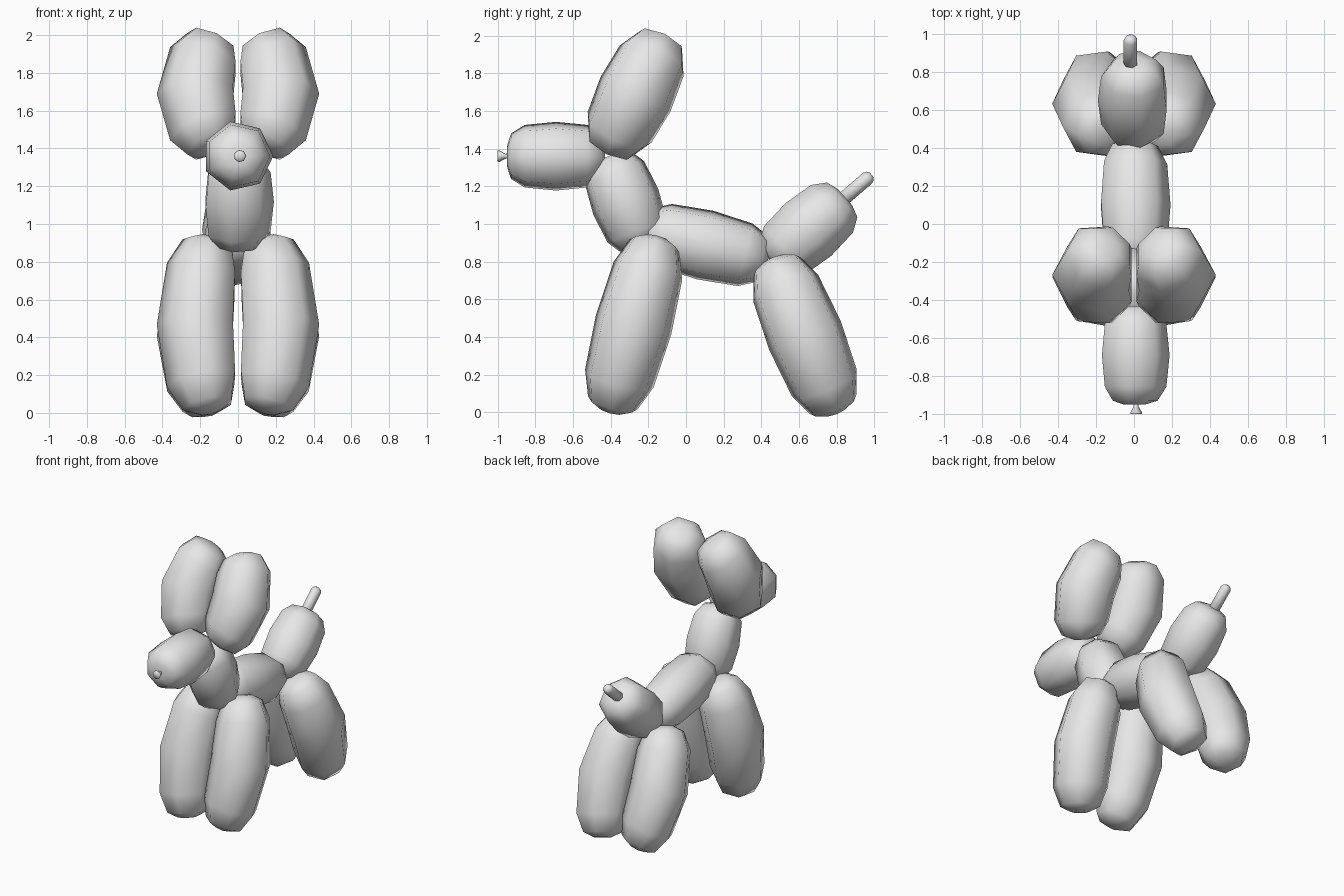
import bpy, bmesh, math
from mathutils import Vector

if "Cube" in bpy.data.objects:
    bpy.data.objects.remove(bpy.data.objects["Cube"])

SIDES = 7
grey = bpy.data.materials.new("balloon_grey")
grey.diffuse_color = (0.8, 0.8, 0.8, 1)
grey.use_nodes = True
grey.node_tree.nodes["Principled BSDF"].inputs["Base Color"].default_value = grey.diffuse_color

# Balloon cross-sections: (fraction along the length, fraction of the radius)
BALLOON = [(0, .3), (.04, .66), (.18, .91), (.5, 1), (.82, .91), (.96, .66), (1, .3)]


def tube(name, a, b, radius, x=0, bow=0, side=1, profile=BALLOON):
    """Seven-sided tube from a to b (y, z), bowed sideways, its ridge facing +x or -x."""
    def centre(t):
        y, z = (a[i] + (b[i] - a[i]) * t for i in (0, 1))
        return Vector((side * (x + bow * math.sin(math.pi * t)), y, z))

    bm = bmesh.new()
    rings = []
    for t, r in profile:
        tangent = (centre(t + .05) - centre(t - .05)).normalized()
        u = Vector((side, 0, 0))
        u = (u - tangent * u.dot(tangent)).normalized()
        v = tangent.cross(u)
        ring = []
        for k in range(SIDES):
            w = 2 * math.pi * k / SIDES
            ring.append(bm.verts.new(centre(t) + (u * math.cos(w) + v * math.sin(w)) * r * radius))
        rings.append(ring)
    for lo, hi in zip(rings, rings[1:]):
        for k in range(SIDES):
            n = (k + 1) % SIDES
            bm.faces.new((lo[k], lo[n], hi[n], hi[k]))
    bm.faces.new(rings[0])
    bm.faces.new(rings[-1])
    bmesh.ops.recalc_face_normals(bm, faces=bm.faces)
    for f in bm.faces:
        f.smooth = True
    me = bpy.data.meshes.new(name)
    bm.to_mesh(me)
    bm.free()
    me.materials.append(grey)
    ob = bpy.data.objects.new(name, me)
    bpy.context.collection.objects.link(ob)


# Centre chain of balloons
tube("snout", (-.95, 1.36), (-.43, 1.36), .187)
tube("neck", (-.413, 1.36), (-.226, .875), .19)
tube("body", (-.235, .97), (.435, .807), .192)
tube("rump", (.455, .80), (.845, 1.142), .19, side=-1)

# Knot on the nose and uninflated tail end
tube("nose_knot", (-.93, 1.36), (-1.0, 1.36), .033, x=.01,
     profile=[(0, .45), (.4, .4), (.9, 1), (1, .9)])
tube("tail_tip", (.78, 1.085), (.985, 1.262), .038, x=.018, side=-1,
     profile=[(0, 1), (.9, 1), (.97, .75), (1, .35)])

# Paired balloons
for side, label in ((1, "right"), (-1, "left")):
    tube("ear_" + label, (-.41, 1.395), (-.125, 1.985), .212, .13, .088, side)
    tube("front_leg_" + label, (-.40, .008), (-.156, .925), .212, .15, .068, side)
    tube("back_leg_" + label, (.468, .81), (.796, .005), .21, .15, .07, side)
